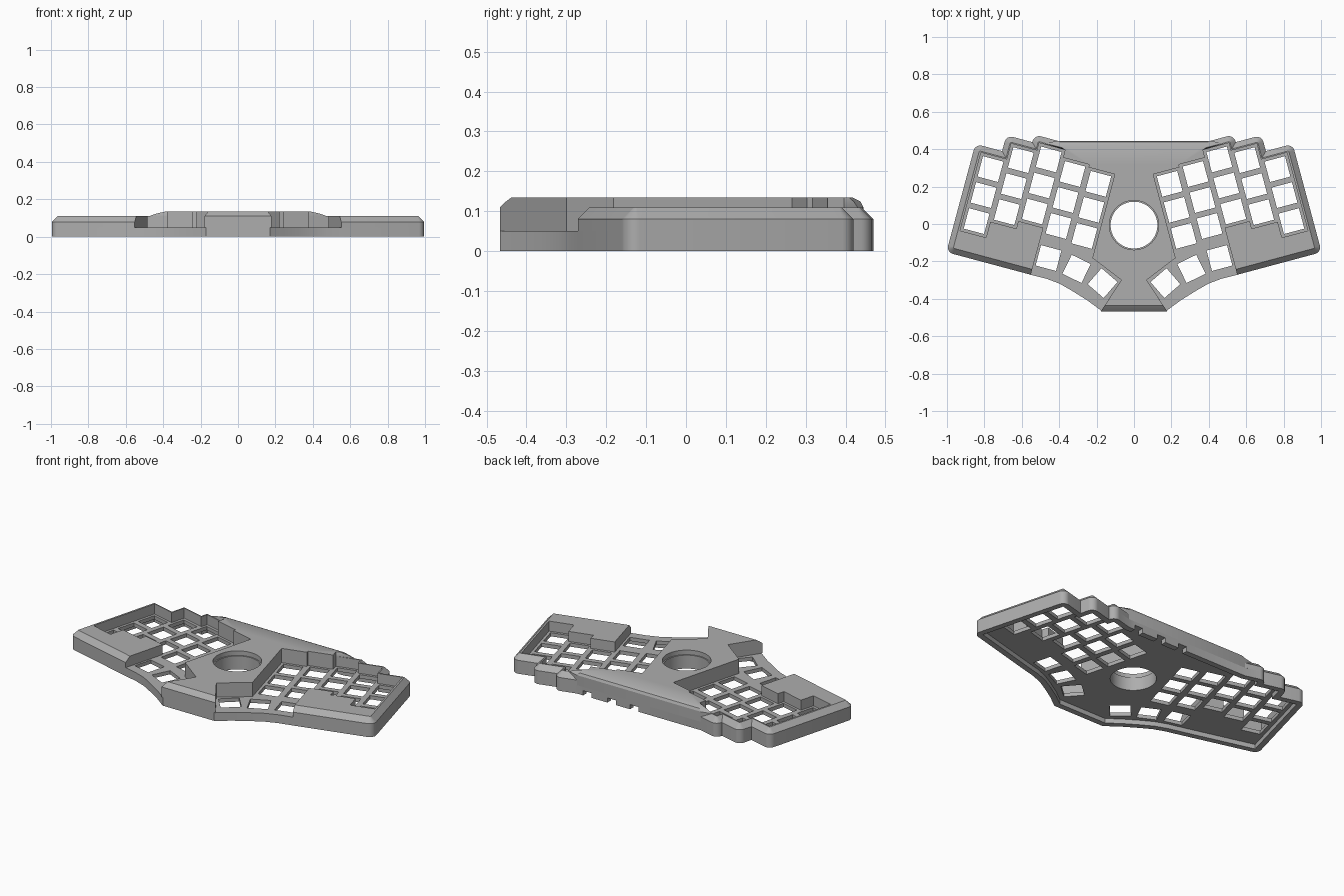
import bpy, bmesh, math
from mathutils import Vector, Matrix

cube = bpy.data.objects.get("Cube")
if cube:
    bpy.data.objects.remove(cube)

grey = bpy.data.materials.new("plain grey")
grey.use_nodes = True
COLOUR = (0.42, 0.42, 0.42, 1)
grey.diffuse_color = COLOUR
grey.node_tree.nodes["Principled BSDF"].inputs["Base Color"].default_value = COLOUR

TILT = math.radians(15)
WALL = 0.037       # wall around the key wells
HALF = 0.072       # half a key pitch
PITCH = 2 * HALF
PLATE_TOP, PLATE_BOTTOM = 0.05, 0.028
# key columns, outer to inner: (across, top key) in the tilted frame
COLUMNS = [(0.817, 0.085), (0.673, 0.173), (0.530, 0.215), (0.387, 0.173), (0.240, 0.158)]
THUMBS = [(0.457, -0.182, 15), (0.307, -0.24, 26), (0.168, -0.316, 41)]
PORTS = (0.34, 0.18, 0.03)


def tilted(a, b):
    """Point in the tilted frame of the left half."""
    return Vector((a * math.cos(TILT) - b * math.sin(TILT),
                   a * math.sin(TILT) + b * math.cos(TILT)))


def mirrored(points):
    return [Vector((-p.x, p.y)) for p in reversed(points)]


def outline(corners, inset=0.0):
    """Inset a closed anticlockwise list of (point, radius) and round its corners."""
    pts = []
    n = len(corners)
    for i, (p, r) in enumerate(corners):
        before = (p - corners[i - 1][0]).normalized()
        after = (corners[(i + 1) % n][0] - p).normalized()
        n1, n2 = Vector((-before.y, before.x)), Vector((-after.y, after.x))
        mitre = (n1 + n2) / (1 + n1.dot(n2))
        if r == 0:
            pts.append(p + mitre * inset)
            continue
        turn = math.atan2(before.x * after.y - before.y * after.x, before.dot(after))
        centre = p + mitre * r
        for k in range(9):
            spoke = Matrix.Rotation(turn * k / 8, 2) @ n1
            pts.append(centre - spoke * (r - inset))
    return pts


def finish(bm, name):
    bmesh.ops.recalc_face_normals(bm, faces=bm.faces[:])
    mesh = bpy.data.meshes.new(name)
    bm.to_mesh(mesh)
    bm.free()
    mesh.materials.append(grey)
    mesh.shade_smooth()
    mesh.set_sharp_from_angle(angle=math.radians(25))
    bpy.context.scene.collection.objects.link(bpy.data.objects.new(name, mesh))


def solid(name, outer, holes=()):
    """Solid through (points, z) rings, with holes given the same way."""
    bm = bmesh.new()
    caps = ([], [])
    for rings in (outer, *holes):
        loops = [[bm.verts.new((p.x, p.y, z)) for p in pts] for pts, z in rings]
        n = len(loops[0])
        for low, high in zip(loops, loops[1:]):
            for i in range(n):
                j = (i + 1) % n
                bm.faces.new((low[i], low[j], high[j], high[i]))
        for cap, loop in zip(caps, (loops[0], loops[-1])):
            cap += [bm.edges.get((loop[i - 1], loop[i])) for i in range(n)]
    for cap in caps:
        bmesh.ops.triangle_fill(bm, edges=cap, use_beauty=True, normal=(0, 0, 1))
    finish(bm, name)


def circle(r, n=64):
    return [Vector((r * math.cos(2 * math.pi * i / n), r * math.sin(2 * math.pi * i / n) - 0.006))
            for i in range(n)]


def square(centre, size, angle):
    turn = Matrix.Rotation(angle, 2)
    return [centre + turn @ Vector((sx * size / 2, sy * size / 2))
            for sx, sy in ((-1, -1), (1, -1), (1, 1), (-1, 1))]


def column_steps(columns, grow=0.0):
    """Stepped line along the far side of the key columns."""
    steps = []
    for (a0, b0), (a1, b1) in zip(columns, columns[1:]):
        edge = (a0 + a1) / 2 + (grow if b1 > b0 else -grow)
        steps += [(edge, b0 + HALF + grow), (edge, b1 + HALF + grow)]
    return steps


# Outer edge of one side wall, from the palm rest round to the back
PALM, FRONT = 0.463, -0.405
BACK_A, BACK_B = 0.422, COLUMNS[2][1] + HALF + WALL
chain = [(tilted(PALM, FRONT), 0), (tilted(0.93, FRONT), WALL),
         (tilted(0.93, COLUMNS[0][1] + HALF + WALL), WALL)]
for i, (a, b) in enumerate(column_steps(COLUMNS[:3], WALL)):
    chain.append((tilted(a, b), WALL if i % 2 else 0))
chain.append((tilted(BACK_A, BACK_B), 0))

# Whole case outline, with points where the ports break the back edge
half = [(Vector(p), 0) for p in ((0.17, -0.467), (0.25, -0.408), (0.33, -0.358),
                                 (0.40, -0.318), (0.47, -0.292))]
half += chain[:-1] + [(Vector((0.409, 0.445)), 0)]
corners = half + [(Vector((x + side, 0.445)), 0) for x in PORTS for side in (0.028, -0.028)]
corners += [(Vector((-p.x, p.y)), r) for p, r in reversed(half)]
case_edge = outline(corners)

# Key plate with switch openings and the round opening
openings = [square(tilted(a, b - row * PITCH), 0.113, TILT)
            for a, b in COLUMNS for row in range(3)]
openings += [square(Vector((x, y)), 0.113, math.radians(t)) for x, y, t in THUMBS]
openings += [mirrored(o) for o in openings]
openings.append(circle(0.125))
solid("key_plate", [(case_edge, PLATE_BOTTOM), (case_edge, PLATE_TOP)],
      [[(o, PLATE_BOTTOM), (o, PLATE_TOP)] for o in openings])

# Bottom rim, broken by the ports
bm = bmesh.new()
sections = []
for p, q in zip(case_edge, outline(corners, 0.034)):
    sections.append([bm.verts.new((v.x, v.y, z)) for v, z in
                     ((p, 0), (p, PLATE_BOTTOM), (q, PLATE_BOTTOM), (q, 0))])
n = len(sections)
gaps = []
for i in range(n):
    middle = (case_edge[i] + case_edge[(i + 1) % n]) / 2
    gaps.append(middle.y > 0.44 and any(abs(middle.x - x) < 0.01 for x in PORTS))
for i in range(n):
    here, following = sections[i], sections[(i + 1) % n]
    if not gaps[i]:
        for k in range(4):
            m = (k + 1) % 4
            bm.faces.new((here[k], following[k], following[m], here[m]))
    if gaps[i] != gaps[i - 1]:
        bm.faces.new(here)
finish(bm, "bottom_rim")

# Side walls with palm rests, chamfered along the outer edge
steps = column_steps(COLUMNS)
first, last = COLUMNS[0], COLUMNS[-1]
well_side = steps[4::-1] + [(first[0] + HALF, first[1] + HALF),
                            (first[0] + HALF, first[1] + HALF - 3 * PITCH)]
well_side += [(a, b - 3 * PITCH) for a, b in steps[:4]] + [(PALM, steps[3][1] - 3 * PITCH)]
well_side = [tilted(*p) for p in well_side]


def side_loop(inset):
    edge = outline(chain, inset)[1:-1]
    return ([tilted(PALM, FRONT + inset)] + edge + [tilted(BACK_A, BACK_B - inset)] + well_side)


side_rings = [(side_loop(0), PLATE_TOP), (side_loop(0), 0.08), (side_loop(0.03), 0.11)]
solid("left_side_wall", side_rings)
solid("right_side_wall", [(mirrored(pts), z) for pts, z in side_rings])

# Raised centre with sloped front, back and shoulders
well_inner = [Vector((0.067, -0.30))]
well_inner += [tilted(*p) for p in [(last[0] - HALF, -0.233), (last[0] - HALF, last[1] + HALF)]
               + steps[:3:-1]]


def centre_loop(front, shoulder, back):
    pts = [Vector(front)] + well_inner + [Vector(shoulder), Vector(back)]
    return pts + mirrored(pts)


base = centre_loop((0.178, -0.467), (0.475, 0.43), (0.409, 0.445))
solid("raised_centre",
      [(base, PLATE_TOP), (base, 0.11),
       (centre_loop((0.168, -0.452), (0.435, 0.421), (0.395, 0.438)), 0.124),
       (centre_loop((0.158, -0.437), (0.385, 0.408), (0.37, 0.417)), 0.135)],
      [[(circle(0.125), PLATE_TOP), (circle(0.125), 0.108),
        (circle(0.132), 0.108), (circle(0.132), 0.135)]])
